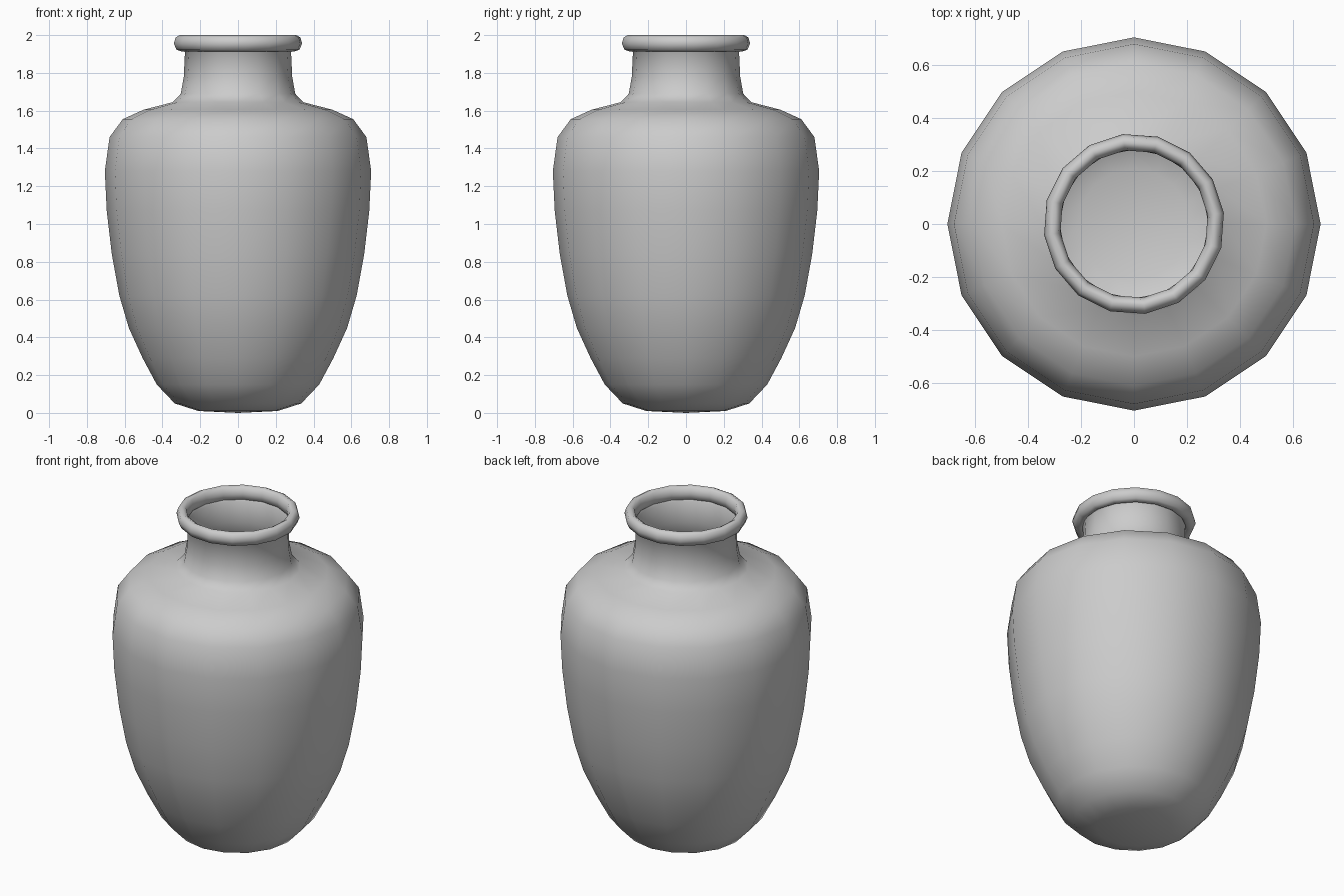
import bpy, bmesh
from math import cos, sin, pi, radians

if "Cube" in bpy.data.objects:
    bpy.data.objects.remove(bpy.data.objects["Cube"])

SIDES = 16


def lathe(name, profile, turn=0.0, closed=False):
    """Revolve (radius, height) points around z; radius 0 makes a pole."""
    bm = bmesh.new()
    rings = []
    for r, z in profile:
        if r == 0:
            rings.append([bm.verts.new((0, 0, z))] * SIDES)
        else:
            rings.append([bm.verts.new((r * cos(turn + 2 * pi * i / SIDES),
                                        r * sin(turn + 2 * pi * i / SIDES), z))
                          for i in range(SIDES)])
    pairs = list(zip(rings, rings[1:]))
    if closed:
        pairs.append((rings[-1], rings[0]))
    for a, b in pairs:
        for i in range(SIDES):
            j = (i + 1) % SIDES
            quad = [a[i], a[j], b[j], b[i]]
            bm.faces.new(list(dict.fromkeys(quad)))
    for f in bm.faces:
        f.smooth = True
    mesh = bpy.data.meshes.new(name)
    bm.to_mesh(mesh)
    bm.free()
    obj = bpy.data.objects.new(name, mesh)
    bpy.context.collection.objects.link(obj)
    return obj


# Thin-walled body, shoulder and neck; the top edge tucks into the rim
lathe("vase_body", [
    (0, 0.0), (0.21, 0.01), (0.335, 0.05), (0.43, 0.15), (0.505, 0.29),
    (0.578, 0.45), (0.628, 0.62), (0.668, 0.84), (0.695, 1.07),
    (0.705, 1.28), (0.68, 1.46), (0.61, 1.555), (0.5, 1.605),
    (0.345, 1.645), (0.303, 1.69), (0.287, 1.78), (0.281, 1.91),
    (0.30, 1.935)])

# Rounded rim ring, turned slightly against the body
lathe("vase_rim", [
    (0.300, 1.913), (0.328, 1.922), (0.342, 1.956), (0.333, 1.988),
    (0.310, 2.0), (0.289, 1.988), (0.280, 1.956), (0.284, 1.922)],
    turn=radians(7), closed=True)
